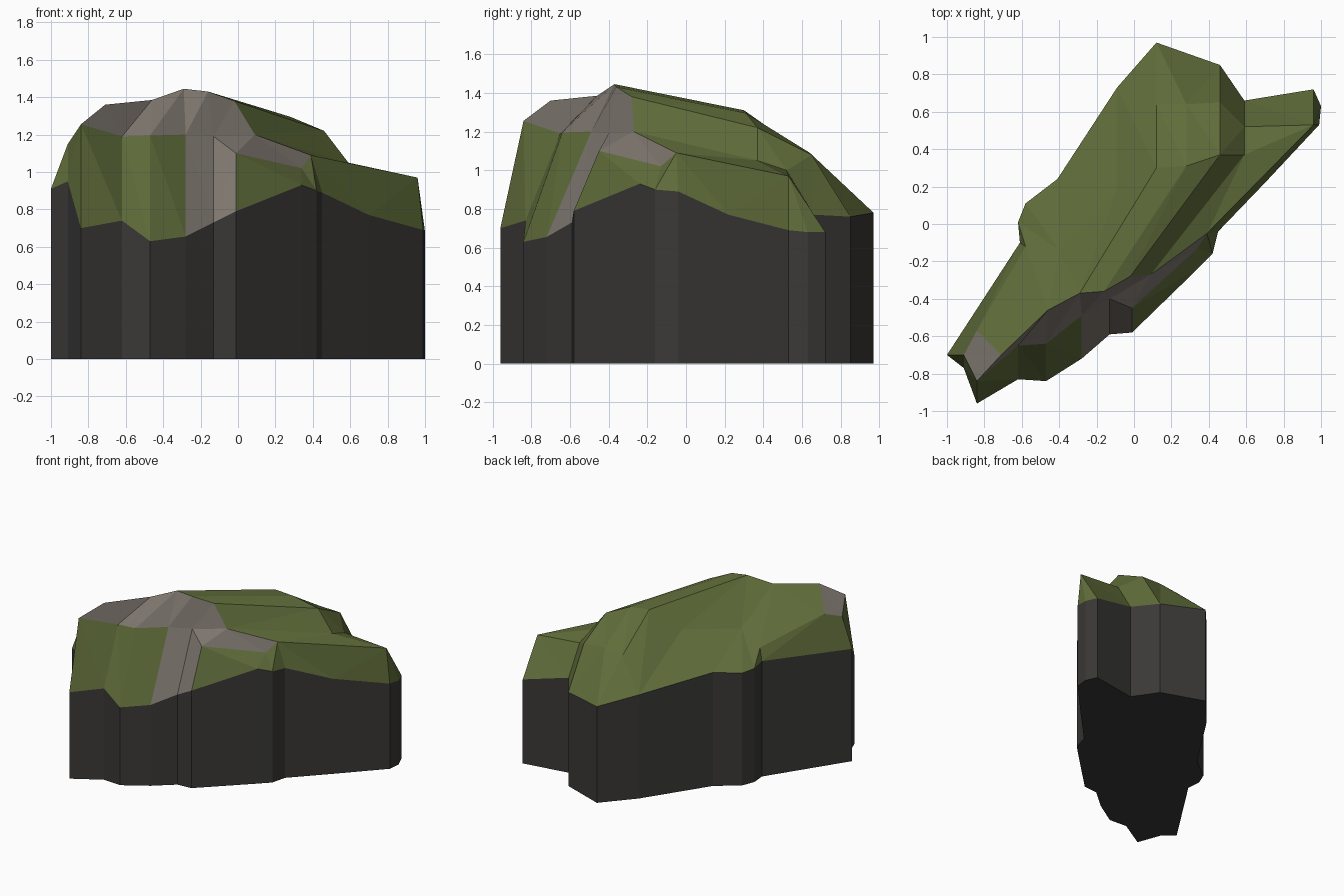
import bpy
from mathutils import Vector
from mathutils.geometry import delaunay_2d_cdt

if "Cube" in bpy.data.objects:
    bpy.data.objects.remove(bpy.data.objects["Cube"])

# Outer rim of the rock, counter-clockwise, at the height where the dark wall ends
RIM = [(-1, -.70, .91), (-.91, -.77, .95), (-.84, -.96, .70), (-.62, -.83, .74),
       (-.47, -.84, .63), (-.28, -.72, .655), (-.13, -.59, .73), (-.01, -.58, .79),
       (.34, -.24, .93), (.42, -.16, .90), (.45, -.04, .89), (.70, .22, .77),
       (.99, .53, .69), (1, .63, .68), (.96, .72, .68), (.59, .66, .77),
       (.46, .85, .76), (.12, .97, .78), (-.09, .73, .84), (-.41, .24, .92),
       (-.58, .11, .91), (-.62, .01, .92), (-.61, -.10, .935)]

# Key points of the landform above the rim
TOP = {
    # west tip
    "a": (-.91, -.70, 1.15), "b": (-.84, -.84, 1.255), "c": (-.71, -.70, 1.36), "d": (-.84, -.57, 1.20),
    # summit ridge
    "R1": (-.46, -.46, 1.385), "R2": (-.29, -.37, 1.445), "R3": (-.16, -.36, 1.43),
    "R4": (-.02, -.28, 1.38), "R5": (.46, .37, 1.22),
    # ledge under the ridge
    "L1": (-.62, -.65, 1.19), "L2": (-.47, -.64, 1.195), "L3": (-.28, -.49, 1.20),
    "L4": (-.13, -.40, 1.19), "L5": (.09, -.27, 1.20), "L6": (.59, .37, 1.05),
    # front lip and east spur
    "F1": (-.01, -.45, 1.10), "F2": (.34, -.13, 1.02), "E1": (.39, -.05, 1.09),
    "E2": (.96, .53, .97), "N": (.59, .52, 1.0),
    # shoulder and back slope
    "S1": (-.58, -.12, 1.03), "S2": (-.40, -.14, 1.13), "S3": (-.09, .18, 1.16),
    "T1": (.12, .30, 1.31), "T2": (.28, .31, 1.295),
    "M1": (.12, .64, 1.07), "M2": (.28, .64, 1.09), "M3": (.46, .65, 1.08),
}

# Crease lines running through the points (numbers are rim points)
CREASES = ["0 a b 2", "1 a", "1 b", "b c R1 R2 R3 R4 R5", "b L1 L2 L3 L4 L5 L6", "a d c",
           "d S1 S2 S3 T1 T2 R5", "S1 22", "L5 E1 E2 12", "E2 14", "E2 13", "L4 F1 F2 E1", "F1 L5",
           "R5 L6 N 15", "N E2", "N M3", "T1 M1 17", "T2 M2", "R5 M3 16", "M1 M2 M3",
           "3 L1 c", "4 L2 R2", "L1 R1", "5 L3 R3", "6 L4", "7 F1", "8 F2", "9 E1",
           "L5 R4", "R2 T1", "R3 T2", "R1 S2", "S3 18", "S2 19", "L6 E1"]

# Triangles lying wholly inside one of these groups are bare rock
ROCK = [set(g.split()) for g in
        ("a b c d", "b c L1 L2 L3 L4 L5 R1 R2 R3 R4", "5 6 7 L3 L4 F1", "L4 L5 F1 F2 E1")]


def material(name, rgb):
    m = bpy.data.materials.new(name)
    m.diffuse_color = (*rgb, 1)
    m.use_nodes = True
    m.node_tree.nodes["Principled BSDF"].inputs["Base Color"].default_value = m.diffuse_color
    return m


def add_mesh(name, verts, faces, mats):
    me = bpy.data.meshes.new(name)
    me.from_pydata(verts, [], faces)
    for m in mats:
        me.materials.append(m)
    ob = bpy.data.objects.new(name, me)
    bpy.context.collection.objects.link(ob)
    return ob


grass = material("grass", (.115, .15, .042))
rock = material("rock", (.205, .18, .155))
dark = material("dark_stone", (.042, .040, .038))

# Cliff wall and underside
n = len(RIM)
wall = [(i, (i + 1) % n, (i + 1) % n + n, i + n) for i in range(n)]
add_mesh("base_wall", [(x, y, 0) for x, y, z in RIM] + RIM,
         wall + [tuple(reversed(range(n)))], [dark])

# Grass and rock top, triangulated along the creases
names = [str(i) for i in range(n)] + list(TOP)
points = RIM + list(TOP.values())
index = {k: i for i, k in enumerate(names)}
edges = []
for line in CREASES:
    ids = [index[k] for k in line.split()]
    edges += list(zip(ids, ids[1:]))
flat, _, tris, origin, _, _ = delaunay_2d_cdt(
    [Vector(p[:2]) for p in points], edges, [list(range(n))], 1, 1e-5)
faces = [tuple(origin[v][0] for v in t) for t in tris if all(origin[v] for v in t)]
top = add_mesh("grass_and_rock_top", points, faces, [grass, rock])
for poly, f in zip(top.data.polygons, faces):
    keys = {names[i] for i in f}
    poly.material_index = int(any(keys <= g for g in ROCK))
